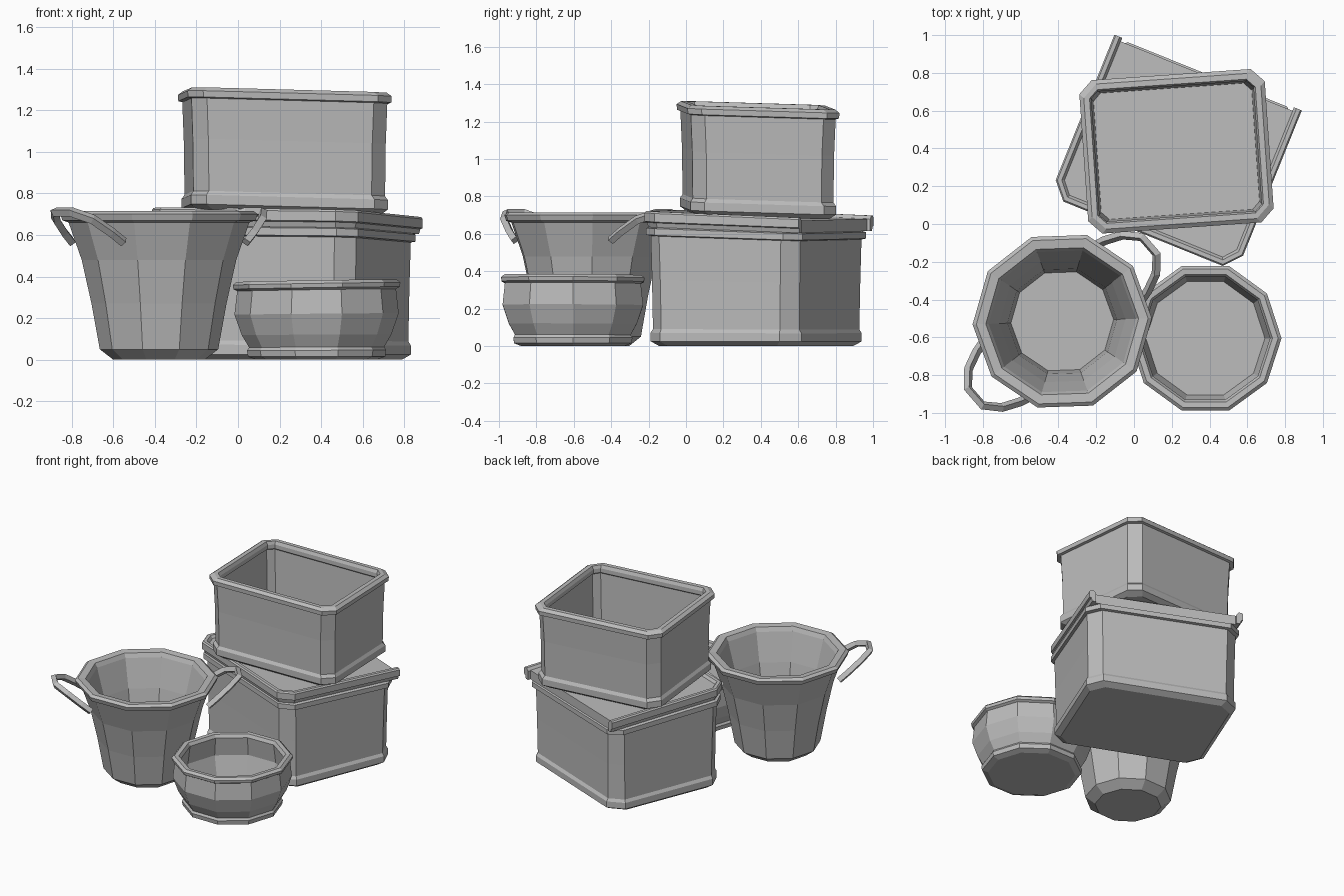
import bpy, bmesh
from math import cos, sin, pi, radians
from mathutils import Vector, Matrix

cube = bpy.data.objects.get("Cube")
if cube:
    bpy.data.objects.remove(cube)

grey = bpy.data.materials.new("matte_grey")
grey.use_nodes = True
GREY = (0.5, 0.5, 0.5, 1)
grey.diffuse_color = GREY
grey.node_tree.nodes["Principled BSDF"].inputs["Base Color"].default_value = GREY


def loft(name, rings, center=(0, 0), turn=0, slope=(0, 0)):
    """Bridge equal rings, cap both ends; slope tips the upper part over."""
    bm = bmesh.new()
    spin = Matrix.Rotation(radians(turn), 3, 'Z')
    loops = []
    for ring in rings:
        loop = []
        for p in ring:
            q = spin @ Vector(p)
            q.z -= (slope[0] * q.x + slope[1] * q.y) * min(1, q.z / 0.7)
            loop.append(bm.verts.new(q + Vector((*center, 0))))
        loops.append(loop)
    n = len(loops[0])
    for a, b in zip(loops, loops[1:]):
        for i in range(n):
            j = (i + 1) % n
            bm.faces.new((a[i], a[j], b[j], b[i]))
    bm.faces.new(loops[0])
    bm.faces.new(loops[-1])
    bmesh.ops.recalc_face_normals(bm, faces=bm.faces)
    mesh = bpy.data.meshes.new(name)
    bm.to_mesh(mesh)
    bm.free()
    mesh.materials.append(grey)
    obj = bpy.data.objects.new(name, mesh)
    bpy.context.collection.objects.link(obj)
    return obj


def box_ring(hx, hy, c, z):
    """Rectangle with cut corners."""
    quarter = [(hx, hy - c), (hx - c, hy)]
    pts = quarter + [(-x, y) for x, y in reversed(quarter)]
    pts += [(-x, -y) for x, y in pts]
    return [(x, y, z) for x, y in pts]


def round_ring(r, z, sides=10):
    return [(r * cos(2 * pi * i / sides), r * sin(2 * pi * i / sides), z)
            for i in range(sides)]


TILT = (0.025, 0.032)

# Upper open box: outside, rim, then inside down to the floor
upper = [(.44, .355, .07, .70), (.475, .39, .07, .725), (.475, .39, .07, .77),
         (.462, .377, .07, .79), (.465, .38, .07, 1.04), (.472, .388, .07, 1.235),
         (.49, .405, .07, 1.24), (.492, .407, .07, 1.27), (.47, .385, .07, 1.287),
         (.44, .355, .045, 1.287), (.43, .345, .035, 1.265), (.43, .345, .035, 1.235),
         (.442, .357, .04, 1.225), (.42, .335, .04, .74)]
loft("upper_box", [box_ring(*r) for r in upper], (.225, .385), 4, TILT)

# Lower box body
LOWER = dict(center=(.22, .375), turn=-22, slope=TILT)
lower = [(.485, .395, .08, 0), (.52, .435, .09, .025), (.52, .435, .09, .07),
         (.508, .422, .08, .09), (.512, .426, .08, .35), (.517, .431, .08, .58),
         (.535, .45, .08, .585), (.535, .45, .08, .62), (.51, .43, .08, .628)]
loft("lower_box", [box_ring(*r) for r in lower], **LOWER)

# Lid rail wraps three sides and is open at the back
half = [(.535, .46), (.535, -.37), (.455, -.46)]
path = half + [(-x, y) for x, y in reversed(half)]


def inset(p, d):
    x, y = p
    s = 1 if x > 0 else -1
    if y > 0:
        return x - s * d, y
    if y > -.4:
        return x - s * d, y + d * .4
    return x - s * d * .4, y + d


rail = [[(*inset(p, d), z) for d, z in
         ((.02, .625), (.012, .65), (0, .655), (0, .7), (.008, .71),
          (.03, .71), (.045, .69), (.045, .625))] for p in path]
loft("lid_rail", rail, **LOWER)

# Sliding lid panel inside the rail
panel = [inset(p, .035) for p in path]
loft("lid_panel", [[(x, min(y, .44), z) for x, y in panel] for z in (.625, .692)],
     **LOWER)

# Tall pot
POT = Vector((-.38, -.515, 0))
pot = [(.22, 0), (.285, .05), (.325, .27), (.372, .48), (.435, .66),
       (.465, .67), (.475, .7), (.455, .715), (.405, .71), (.39, .68),
       (.335, .48), (.29, .27), (.272, .1)]
loft("tall_pot", [round_ring(*r) for r in pot], POT.xy, 2)

# Pot handles: bent bars on opposite sides
arc = [(.39, .19, .565), (.45, .175, .61), (.54, .135, .675), (.61, .06, .71)]
arc += [(r, -t, z) for r, t, z in reversed(arc)]
for name, angle in (("pot_handle_back", 41), ("pot_handle_front", 221)):
    spin = Matrix.Rotation(radians(angle), 3, 'Z')
    curve = bpy.data.curves.new(name, 'CURVE')
    curve.dimensions = '3D'
    curve.bevel_depth = .024
    curve.bevel_resolution = 0
    curve.use_fill_caps = True
    spline = curve.splines.new('POLY')
    spline.points.add(len(arc) - 1)
    for point, p in zip(spline.points, arc):
        point.co = (*(spin @ Vector(p) + POT), 1)
    curve.materials.append(grey)
    handle = bpy.data.objects.new(name, curve)
    bpy.context.collection.objects.link(handle)
    bpy.ops.object.select_all(action='DESELECT')
    handle.select_set(True)
    bpy.context.view_layer.objects.active = handle
    bpy.ops.object.convert(target='MESH')
    for poly in handle.data.polygons:
        poly.use_smooth = False

# Low bowl
bowl = [(.29, 0), (.33, .015), (.335, .045), (.325, .06), (.36, .12),
        (.395, .22), (.382, .335), (.4, .345), (.403, .365), (.385, .38),
        (.355, .378), (.342, .355), (.36, .22), (.315, .07)]
loft("low_bowl", [round_ring(*r) for r in bowl], (.378, -.605), 0, (-.03, .01))
